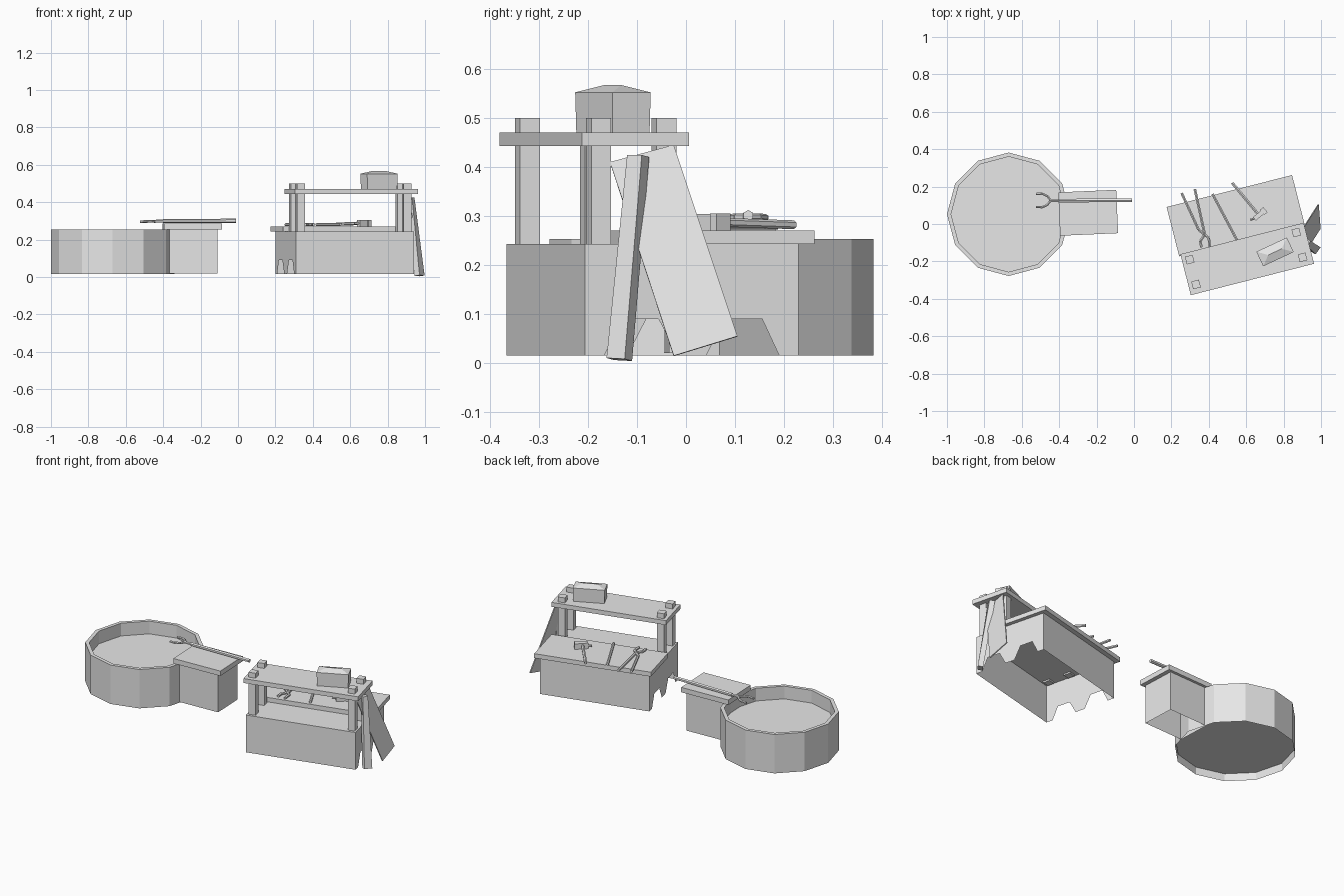
import bpy, bmesh, math
from mathutils import Vector, Matrix

if "Cube" in bpy.data.objects:
    bpy.data.objects.remove(bpy.data.objects["Cube"])

GREY = (0.8, 0.8, 0.8, 1)
mat = bpy.data.materials.new("plain_grey")
mat.use_nodes = True
mat.diffuse_color = GREY
mat.node_tree.nodes["Principled BSDF"].inputs["Base Color"].default_value = GREY


def finish(name, bm, matrix=Matrix(), weld=True):
    if weld:
        bmesh.ops.remove_doubles(bm, verts=bm.verts, dist=1e-5)
    bmesh.ops.recalc_face_normals(bm, faces=bm.faces)
    me = bpy.data.meshes.new(name)
    bm.to_mesh(me)
    bm.free()
    me.materials.append(mat)
    ob = bpy.data.objects.new(name, me)
    ob.matrix_world = matrix
    bpy.context.collection.objects.link(ob)
    return ob


def polygon(bm, points):
    return bm.faces.new([bm.verts.new(p) for p in points])


def box(name, centre, size, matrix=Matrix()):
    bm = bmesh.new()
    bmesh.ops.create_cube(bm, size=1)
    bmesh.ops.scale(bm, vec=size, verts=bm.verts)
    bmesh.ops.translate(bm, vec=centre, verts=bm.verts)
    return finish(name, bm, matrix)


def rod(name, path, radius, sides=6):
    """Straight faceted segments along a path."""
    bm = bmesh.new()
    for a, b in zip(path, path[1:]):
        a, b = Vector(a), Vector(b)
        turn = (b - a).to_track_quat("Z", "Y").to_matrix().to_4x4()
        bmesh.ops.create_cone(bm, cap_ends=True, segments=sides, radius1=radius,
                              radius2=radius, depth=(b - a).length,
                              matrix=Matrix.Translation((a + b) / 2) @ turn)
    return finish(name, bm, weld=False)


def frame(x, y, degrees):
    return Matrix.Translation((x, y, 0)) @ Matrix.Rotation(math.radians(degrees), 4, "Z")


# Twelve-sided basin: open below, with a raised rim and a sunken surface
def ring(radius, z):
    return [(radius * math.cos(i * math.pi / 6), radius * math.sin(i * math.pi / 6), z)
            for i in range(12)]


basin = bmesh.new()
profile = [ring(0.33, 0.015), ring(0.33, 0.253), ring(0.308, 0.253), ring(0.308, 0.175)]
for low, high in zip(profile, profile[1:]):
    for i in range(12):
        j = (i + 1) % 12
        polygon(basin, [low[i], low[j], high[j], high[i]])
polygon(basin, profile[-1])
finish("basin", basin, frame(-0.67, 0.052, 0))
underside = bmesh.new()
polygon(underside, ring(0.328, 0.06))
finish("basin_underside", underside, frame(-0.67, 0.052, 0))


# Hollow bases without a bottom; notched ends make feet
def hollow_base(name, hx, hy, low, high, matrix, notches=(), top=True):
    bm = bmesh.new()
    for s in (-1, 1):
        polygon(bm, [(-hx, s * hy, low), (hx, s * hy, low), (hx, s * hy, high), (-hx, s * hy, high)])
        edge = [(-hy, low), *notches, (hy, low), (hy, high), (-hy, high)]
        polygon(bm, [(s * hx, y, z) for y, z in edge])
    if top:
        polygon(bm, [(-hx, -hy, high), (hx, -hy, high), (hx, hy, high), (-hx, hy, high)])
    finish(name, bm, matrix)


stand = frame(-0.245, 0.06, 2.5)
hollow_base("stand_base", 0.13, 0.1, 0.02, 0.256, stand)
box("stand_top", (0, 0, 0.27), (0.31, 0.232, 0.03), stand)

bench = frame(0.57, -0.0685, 14.3)
half = [(0.03, 0.015), (0.07, 0.09), (0.148, 0.09), (0.184, 0.015)]
hollow_base("bench_base", 0.325, 0.2245, 0.015, 0.243, bench,
            [(-y, z) for y, z in reversed(half)] + half)
box("bench_top", (0.002, 0.116, 0.2565), (0.692, 0.272, 0.027), bench)
box("bench_shelf", (0.005, -0.1235, 0.4565), (0.68, 0.226, 0.027), bench)
for side, u in (("right", -0.294), ("left", 0.294)):
    for end, v in (("front", -0.188), ("back", -0.051)):
        box(f"post_{end}_{side}", (u, v, 0.367), (0.042, 0.042, 0.266), bench)

# Small chest with a shallow hipped lid
chest = bmesh.new()
hx, hy = 0.09, 0.043
levels = [[(x * hx * k, y * hy * k, z) for x, y in ((-1, -1), (1, -1), (1, 1), (-1, 1))]
          for k, z in ((0.97, 0.47), (1, 0.552))]
for i in range(4):
    j = (i + 1) % 4
    polygon(chest, [levels[0][i], levels[0][j], levels[1][j], levels[1][i]])
polygon(chest, levels[0])
a, b, c, d = levels[1]
left, right = (-0.04, 0, 0.567), (0.04, 0, 0.567)
for face in ([a, b, right, left], [b, c, right], [c, d, left, right], [d, a, left]):
    polygon(chest, face)
finish("chest", chest, frame(0.754, -0.149, 25))


# Planks leaning on the end of the bench
def plank(name, corners, depth):
    bm = bmesh.new()
    face = polygon(bm, corners)
    face.normal_update()
    shift = face.normal * depth
    new = bmesh.ops.extrude_face_region(bm, geom=[face])["geom"]
    bmesh.ops.translate(bm, vec=shift, verts=[v for v in new if isinstance(v, bmesh.types.BMVert)])
    finish(name, bm)


plank("wide_plank", [(0.905, -0.025, 0.445), (0.915, -0.155, 0.41),
                     (0.998, -0.025, 0.015), (0.988, 0.105, 0.055)], -0.006)
plank("narrow_plank", [(0.905, -0.105, 0.42), (0.918, -0.075, 0.42),
                       (0.972, -0.11, 0.004), (0.945, -0.147, 0.006)], -0.03)

# Tongs, poker and hammer lying on the bench
Z = 0.28
rod("tongs_arm_a", [(0.255, 0.165, Z), (0.345, -0.03, Z), (0.4, -0.075, Z), (0.405, -0.125, Z)], 0.008)
rod("tongs_arm_b", [(0.325, 0.187, Z), (0.378, -0.055, Z), (0.355, -0.09, Z), (0.36, -0.125, Z)], 0.008)
rod("poker", [(0.42, 0.16, Z), (0.55, -0.085, Z)], 0.008)
rod("hammer_handle", [(0.525, 0.22, 0.282), (0.67, 0.045, 0.288)], 0.009)
box("hammer_head", (0, 0, 0.287), (0.055, 0.024, 0.034), frame(0.665, 0.045, 40))
box("hammer_face", (0.038, 0, 0.287), (0.022, 0.036, 0.036), frame(0.665, 0.045, 40))
rod("hammer_peen", [(0.645, 0.03, 0.287), (0.622, 0.022, 0.287)], 0.007)

# Long fork resting across the stand and the basin
rod("fork_handle", [(-0.01, 0.127, 0.301), (-0.4, 0.125, 0.299)], 0.011)
rod("fork_neck", [(-0.4, 0.125, 0.299), (-0.45, 0.125, 0.298)], 0.008)
for name, s in (("fork_prong_front", -1), ("fork_prong_back", 1)):
    rod(name, [(-0.445, 0.126, 0.298), (-0.463, 0.126 + s * 0.023, 0.298),
               (-0.49, 0.126 + s * 0.036, 0.297), (-0.523, 0.126 + s * 0.035, 0.296)], 0.007)
